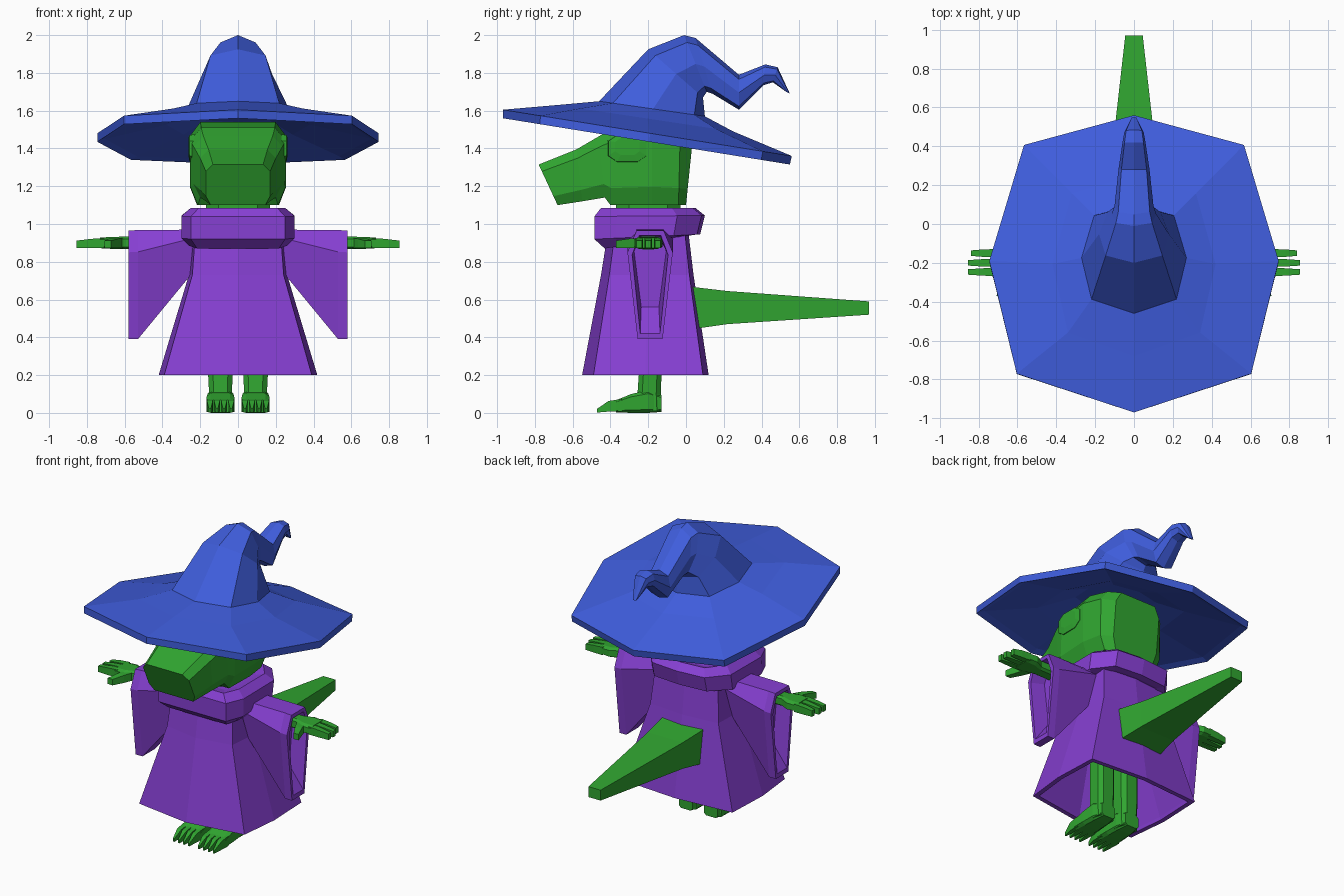
import bpy, bmesh


def material(name, rgb):
    m = bpy.data.materials.new(name)
    m.diffuse_color = (*rgb, 1)
    return m


BLUE = material("blue_felt", (0.05, 0.11, 0.72))
GREEN = material("green_skin", (0.03, 0.38, 0.03))
PURPLE = material("purple_cloth", (0.24, 0.05, 0.65))


def loft(name, rings, mat, mirror=False):
    """Skin a closed, flat-shaded mesh through equally sized point rings."""
    bm = bmesh.new()
    vs = [[bm.verts.new(p) for p in r] for r in rings]
    n = len(vs[0])
    for a, b in zip(vs, vs[1:]):
        for i in range(n):
            j = (i + 1) % n
            bm.faces.new((a[i], a[j], b[j], b[i]))
    bm.faces.new(vs[0])
    bm.faces.new(vs[-1])
    bmesh.ops.recalc_face_normals(bm, faces=bm.faces)
    me = bpy.data.meshes.new(name)
    bm.to_mesh(me)
    bm.free()
    me.materials.append(mat)
    ob = bpy.data.objects.new(name, me)
    bpy.context.collection.objects.link(ob)
    if mirror:
        ob.modifiers.new("mirror", 'MIRROR').use_mirror_merge = False
    return ob


def ring(sec, prof):
    """Symmetric ring: sec = start y,z, end y,z, half width; prof = (width, t)."""
    fy, fz, by, bz, w = sec
    pts = [(x * w, fy + (by - fy) * t, fz + (bz - fz) * t) for x, t in prof]
    return pts + [(-x, y, z) for x, y, z in reversed(pts) if x > 1e-6]


def rect(c, axis, a, b, cut=0.0):
    """Rectangle across an axis, half sizes a and b, optionally with cut corners."""
    k = 1 - cut
    uv = [(-1, -1), (1, -1), (1, 1), (-1, 1)] if not cut else [
        (-k, -1), (k, -1), (1, -k), (1, k), (k, 1), (-k, 1), (-1, k), (-1, -k)]
    x, y, z = c
    if axis == 'x':
        return [(x, y + u * a, z + v * b) for u, v in uv]
    if axis == 'y':
        return [(x + u * a, y, z + v * b) for u, v in uv]
    return [(x + u * a, y + v * b, z) for u, v in uv]


OCT = [(0, 0), (0.81, 0.13), (1, 0.51), (0.76, 0.9), (0, 1)]
ROBE = [(0, 0), (0.93, 0.09), (1, 0.5), (0.97, 0.955), (0, 1)]
COLLAR = [(0.83, 0), (1, 0.2), (1, 0.75), (0.65, 0.97), (0, 1)]
SKULL = [(0.78, 0), (1, 0.17), (1, 0.78), (0.85, 1)]
SQUARE = [(1, 0), (1, 1)]

# Hat: hollow underside, wide tilted brim, crown and crooked tip
hat = [(-.40, 1.62, .05, 1.54, .22), (-.66, 1.595, .22, 1.46, .38),
       (-.92, 1.572, .51, 1.335, .705), (-.97, 1.56, .55, 1.315, .745),
       (-.97, 1.605, .56, 1.36, .745), (-.68, 1.63, .25, 1.49, .42),
       (-.46, 1.65, .10, 1.57, .27), (-.20, 1.925, .09, 1.67, .18),
       (-.01, 2.0, .11, 1.70, .115), (.05, 1.985, .14, 1.69, .10),
       (.28, 1.79, .28, 1.605, .08), (.42, 1.845, .41, 1.735, .06),
       (.485, 1.83, .46, 1.75, .05), (.55, 1.69, .53, 1.70, .015)]
loft("hat", [ring(s, OCT) for s in hat], BLUE)

# Head with long snout
head = [(-.78, 1.315, -.68, 1.10, .17), (-.58, 1.395, -.55, 1.12, .20),
        (-.46, 1.465, -.43, 1.14, .235), (-.38, 1.51, -.40, 1.10, .25),
        (-.18, 1.54, -.18, 1.10, .255), (-.03, 1.51, -.04, 1.10, .235),
        (.04, 1.49, .0, 1.10, .17)]
loft("head", [ring(s, SKULL) for s in head], GREEN)
loft("neck", [rect((0, -.2, z), 'z', .17, .17, .4) for z in (1.0, 1.12)], GREEN)

# Eyes
loft("eyes", [rect((.2, -.31, 1.4), 'x', .11, .08, .45),
              rect((.257, -.31, 1.4), 'x', .10, .07, .45),
              rect((.263, -.31, 1.41), 'x', .065, .045, .45)], GREEN, True)

# Collar
collar = [(-.38, .90, .0, .95, .22), (-.43, .87, .03, .945, .26),
          (-.485, .92, .075, .945, .30), (-.485, 1.04, .10, 1.045, .30),
          (-.45, 1.085, .05, 1.085, .25), (-.38, 1.07, .0, 1.07, .20)]
loft("collar", [ring(s, COLLAR) for s in collar], PURPLE)

# Robe, hollow from below
robe = [(-.40, .70, .0, .70, .21), (-.515, .22, .085, .22, .385),
        (-.52, .2, .09, .2, .39), (-.55, .2, .12, .2, .42),
        (-.45, .73, .04, .73, .26), (-.41, .98, .01, .98, .24)]
loft("robe", [ring(s, ROBE) for s in robe], PURPLE)

# Wide hanging sleeves, recessed at the cuff
CUFF = [(-.6, 0), (-1, .2), (-.55, 1), (.55, 1), (1, .2), (.6, 0)]


def cuff(x, top, bottom, w):
    return [(x, -.19 + u * w, top + (bottom - top) * t) for u, t in CUFF]


loft("sleeves", [cuff(.2, .97, .77, .12), cuff(.25, .97, .73, .12),
                 cuff(.53, .968, .39, .12), cuff(.58, .965, .39, .12),
                 cuff(.58, .94, .42, .095), cuff(.48, .93, .56, .085)],
     PURPLE, True)

# Arms, palms, fingers and thumbs
loft("arms", [rect((.45, -.2, .9), 'x', .045, .035, .35),
              rect((.60, -.2, .9), 'x', .045, .033, .35),
              rect((.66, -.2, .9), 'x', .075, .032, .35),
              rect((.73, -.2, .9), 'x', .07, .028, .35)], GREEN, True)
for i, (y, tip) in enumerate([(-.15, .84), (-.2, .855), (-.247, .855)]):
    loft(f"finger_{i + 1}", [rect((.71, y, .9), 'x', .021, .026),
                             rect((.78, y, .897), 'x', .019, .024),
                             rect((tip, y, .892), 'x', .014, .02)], GREEN, True)
loft("thumbs", [rect((.63, -.22, .9), 'y', .03, .027),
                rect((.66, -.30, .897), 'y', .025, .025),
                rect((.69, -.37, .892), 'y', .018, .02)], GREEN, True)

# Legs, feet and clawed toes
loft("legs", [rect((.093, -.19, .45), 'z', .065, .06, .4),
              rect((.093, -.19, .2), 'z', .065, .06, .4),
              rect((.093, -.195, .1), 'z', .06, .062, .4),
              rect((.093, -.19, .01), 'z', .06, .06, .4)], GREEN, True)
loft("feet", [rect((.093, -.13, .05), 'y', .05, .045, .3),
              rect((.093, -.2, .06), 'y', .068, .06, .3),
              rect((.093, -.29, .05), 'y', .073, .05, .3),
              rect((.093, -.37, .035), 'y', .075, .032, .3)], GREEN, True)
for i in range(4):
    x = .0365 + i * .0375
    loft(f"toe_{i + 1}", [rect((x, -.34, .04), 'y', .017, .034),
                          rect((x, -.41, .035), 'y', .015, .028),
                          rect((x, -.47, .012), 'y', .005, .01)], GREEN, True)

# Tail
tail = [(-.05, .69, -.05, .43, .16), (.05, .665, .08, .45, .15),
        (.22, .645, .22, .47, .13), (.97, .59, .97, .52, .045)]
loft("tail", [ring(s, SQUARE) for s in tail], GREEN)
